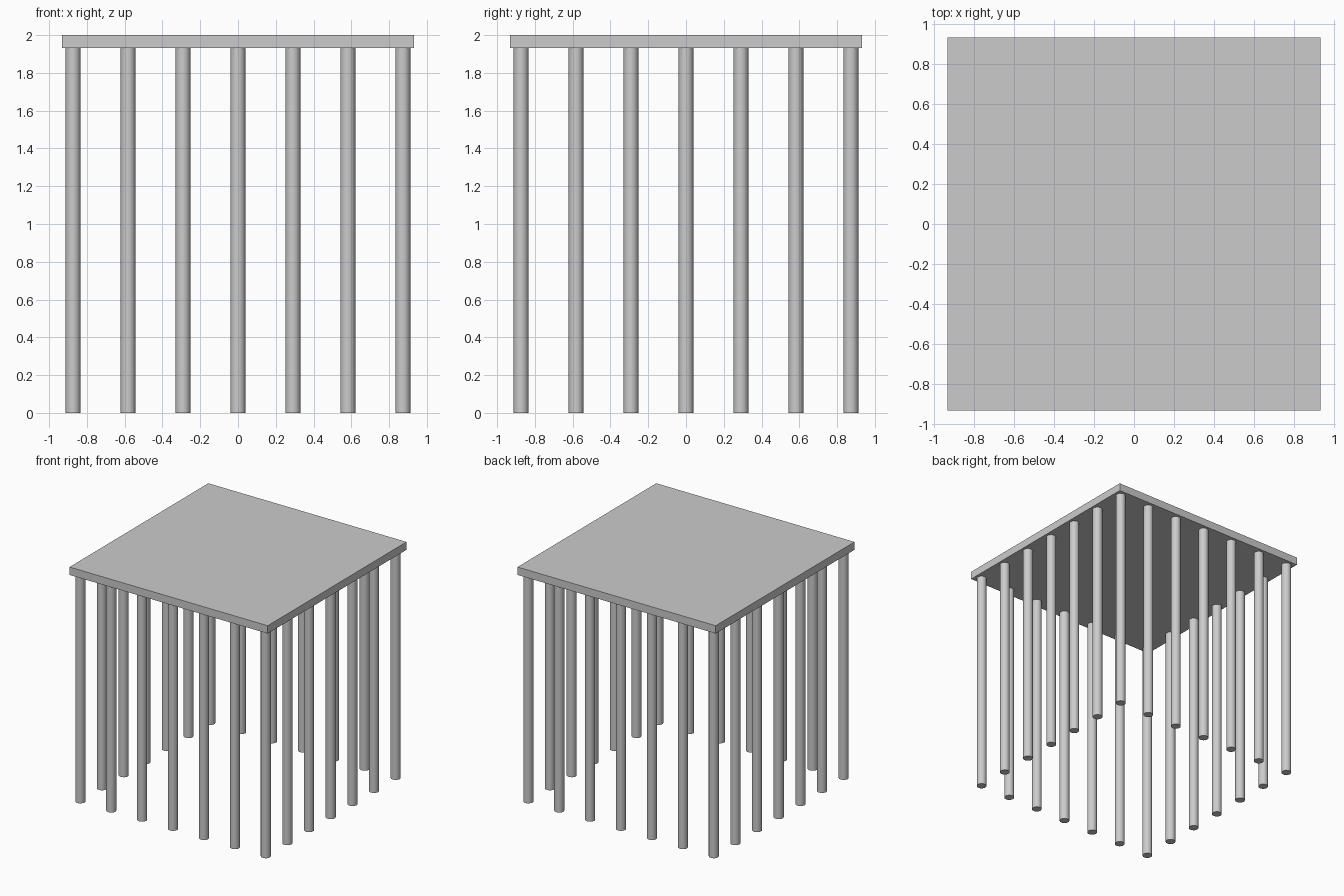
import bpy

if "Cube" in bpy.data.objects:
    bpy.data.objects.remove(bpy.data.objects["Cube"])

TOP = 2.0          # overall height
THICK = 0.067      # slab thickness
HALF = 0.933       # half the slab width
STEP = 0.291       # column spacing
RADIUS = 0.039     # column radius
N = 3              # columns run from -N to N on each side


def add_slab():
    bpy.ops.mesh.primitive_cube_add(size=1, location=(0, 0, TOP - THICK / 2))
    slab = bpy.context.object
    slab.name = "roof_slab"
    slab.scale = (2 * HALF, 2 * HALF, THICK)
    bpy.ops.object.transform_apply(location=False, rotation=False, scale=True)


def add_column(i, j, number):
    height = TOP - THICK
    bpy.ops.mesh.primitive_cylinder_add(
        vertices=32, radius=RADIUS, depth=height,
        location=(i * STEP, j * STEP, height / 2))
    bpy.context.object.name = f"column_{number:02d}"
    bpy.ops.object.shade_smooth_by_angle()


# Flat square roof
add_slab()

# Ring of columns around the edge, with an open middle
ring = [(i, j) for i in range(-N, N + 1) for j in range(-N, N + 1)
        if max(abs(i), abs(j)) == N]
for number, (i, j) in enumerate(ring, 1):
    add_column(i, j, number)
